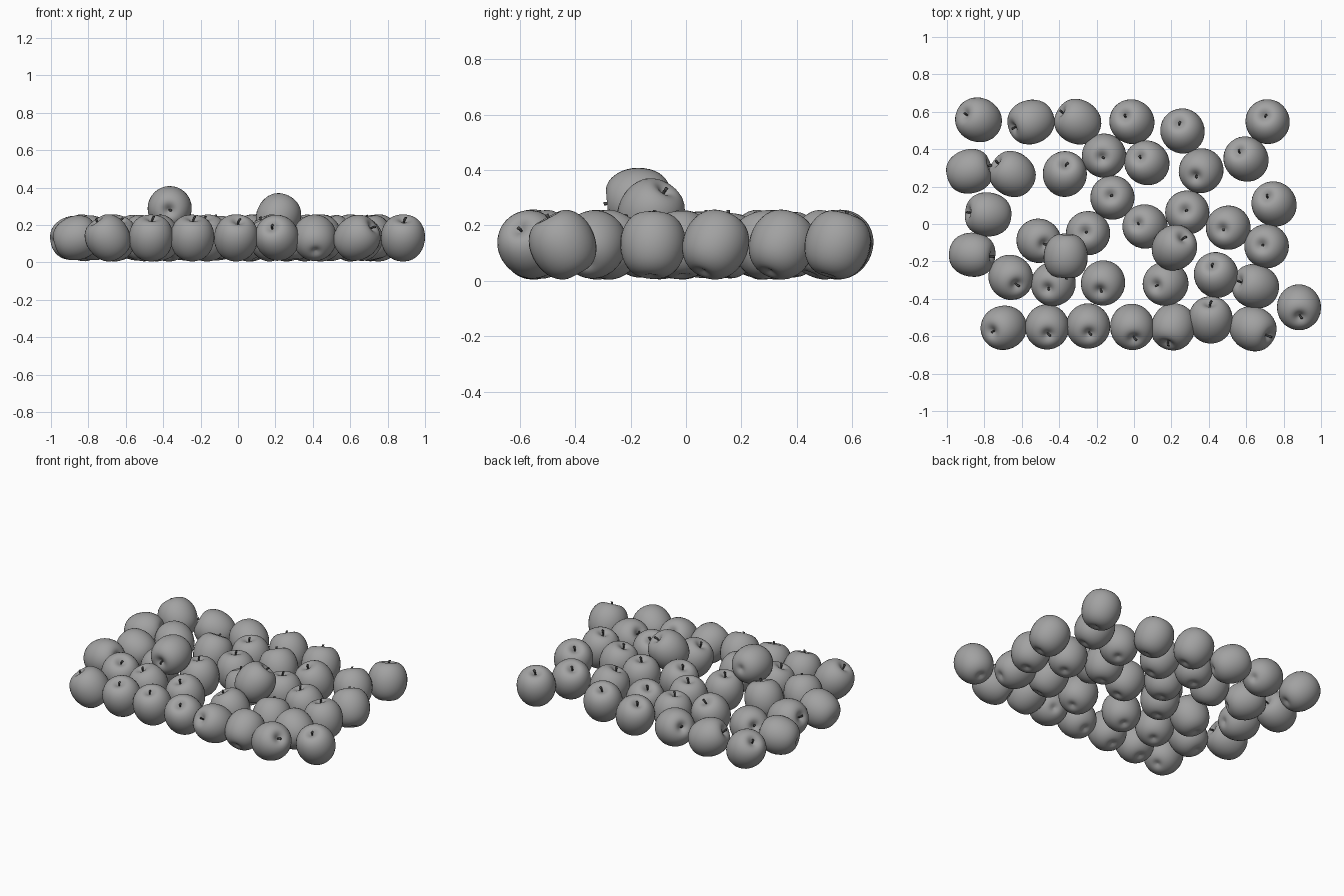
import bpy, bmesh, math
from mathutils import Vector

if "Cube" in bpy.data.objects:
    bpy.data.objects.remove(bpy.data.objects["Cube"])

# half outline of an apple: (radius, height), stem dimple to bottom dimple
OUTLINE = [(0, .092), (.008, .094), (.022, .104), (.042, .112), (.066, .108), (.092, .087),
           (.111, .051), (.118, .01), (.114, -.032), (.1, -.07), (.079, -.097),
           (.054, -.113), (.032, -.117), (.014, -.112), (0, -.108)]


def smooth_outline(pts):
    """Catmull-Rom: one extra point between each pair."""
    out = []
    for i in range(len(pts) - 1):
        a, b, c, d = (pts[min(max(j, 0), len(pts) - 1)] for j in (i - 1, i, i + 1, i + 2))
        out.append(b)
        out.append(tuple((-p + 9 * q + 9 * r - s) / 16 for p, q, r, s in zip(a, b, c, d)))
    return out + [pts[-1]]


def material(name, grey):
    mat = bpy.data.materials.new(name)
    mat.diffuse_color = (grey, grey, grey, 1)
    mat.use_nodes = True
    mat.node_tree.nodes["Principled BSDF"].inputs["Base Color"].default_value = mat.diffuse_color
    return mat


def apple_mesh():
    bm = bmesh.new()
    # lathed body
    verts = [bm.verts.new((max(r, 0), 0, z)) for r, z in smooth_outline(OUTLINE)]
    edges = [bm.edges.new(p) for p in zip(verts, verts[1:])]
    bmesh.ops.spin(bm, geom=verts + edges, cent=(0, 0, 0), axis=(0, 0, 1),
                   angle=2 * math.pi, steps=32)
    bmesh.ops.remove_doubles(bm, verts=bm.verts, dist=.0003)
    # slightly bent stem, thicker at the tip
    rings = []
    for x, z, r in ((0, .086, .005), (.001, .1, .005), (.004, .113, .0055), (.009, .125, .007)):
        rings.append([bm.verts.new((x + r * math.cos(k * math.pi / 4),
                                    r * math.sin(k * math.pi / 4), z)) for k in range(8)])
    stem = [bm.faces.new((a[k], a[(k + 1) % 8], b[(k + 1) % 8], b[k]))
            for a, b in zip(rings, rings[1:]) for k in range(8)]
    stem.append(bm.faces.new(rings[-1]))
    for f in stem:
        f.material_index = 1
    bmesh.ops.recalc_face_normals(bm, faces=bm.faces)
    me = bpy.data.meshes.new("apple")
    bm.to_mesh(me)
    bm.free()
    me.materials.append(material("apple_skin", .36))
    me.materials.append(material("apple_stem", .07))
    me.shade_smooth()
    return me


# centre x, y and the sideways lean of the stem dx, dy (hundredths)
APPLES = [
    # back row
    (-83, 56, -7, 3), (-55, 55, -9, -3), (-30, 55, -8.5, 5), (-1, 55, -4, 3),
    (26, 50, -2, 4), (71.5, 55, -1.5, 3),
    # second row
    (-88, 28.5, 10, 3), (-65, 27, -8, 6), (-37, 27, 0.5, 5), (-16, 37, -1, -1),
    (7, 33, -4, 3), (36, 29, -3, -3), (60, 35, -4, 4),
    # middle
    (-78, 5.5, -10, 1), (-11.5, 14.5, -1, 1), (75, 11, -4, 4), (28.5, 6.5, -1, 1),
    (6, -1, -4, 1.5), (50.5, -1.5, -3, -1), (-24.5, -4.5, -1.5, 0.5), (-51, -8.5, 3, -2),
    (-86.5, -16, 10, -1), (71, -11.5, -2.5, 0.5),
    # fourth row
    (-66, -28, 3, -4), (-43, -31.5, -3, -2.5), (-16.5, -31, -1.5, -4), (17, -31.5, -5, -1),
    (44, -27, -2.5, 5), (65, -33, -8.5, 2.5),
    # front row
    (88.2, -44, 0.5, -5), (-69.5, -55, -6, -2), (-46.5, -54.5, 0.5, -4), (-24.5, -54, 0.5, -4),
    (-1, -54.5, 1, -6), (21, -54.5, -3, -8.5), (41, -51, -0.5, 8.5), (63.5, -55.5, 8, -4),
]

mesh = apple_mesh()


def place(name, pos, axis):
    ob = bpy.data.objects.new(name, mesh)
    ob.location = pos
    ob.rotation_mode = 'QUATERNION'
    ob.rotation_quaternion = Vector((0, 0, 1)).rotation_difference(Vector(axis))
    bpy.context.collection.objects.link(ob)


for i, (x, y, dx, dy) in enumerate(APPLES):
    up = math.sqrt(max(.106 ** 2 - (dx * dx + dy * dy) / 1e4, .0004))
    place(f"apple_{i + 1}", (x / 100, y / 100 - .004, .13), (dx / 100, dy / 100, up))

# two apples resting on top of the layer
place("top_apple_left", (-.365, -.172, .29), (-.03, -1, -.1))
place("top_apple_right", (.215, -.128, .243), (.045, .05, .08))
